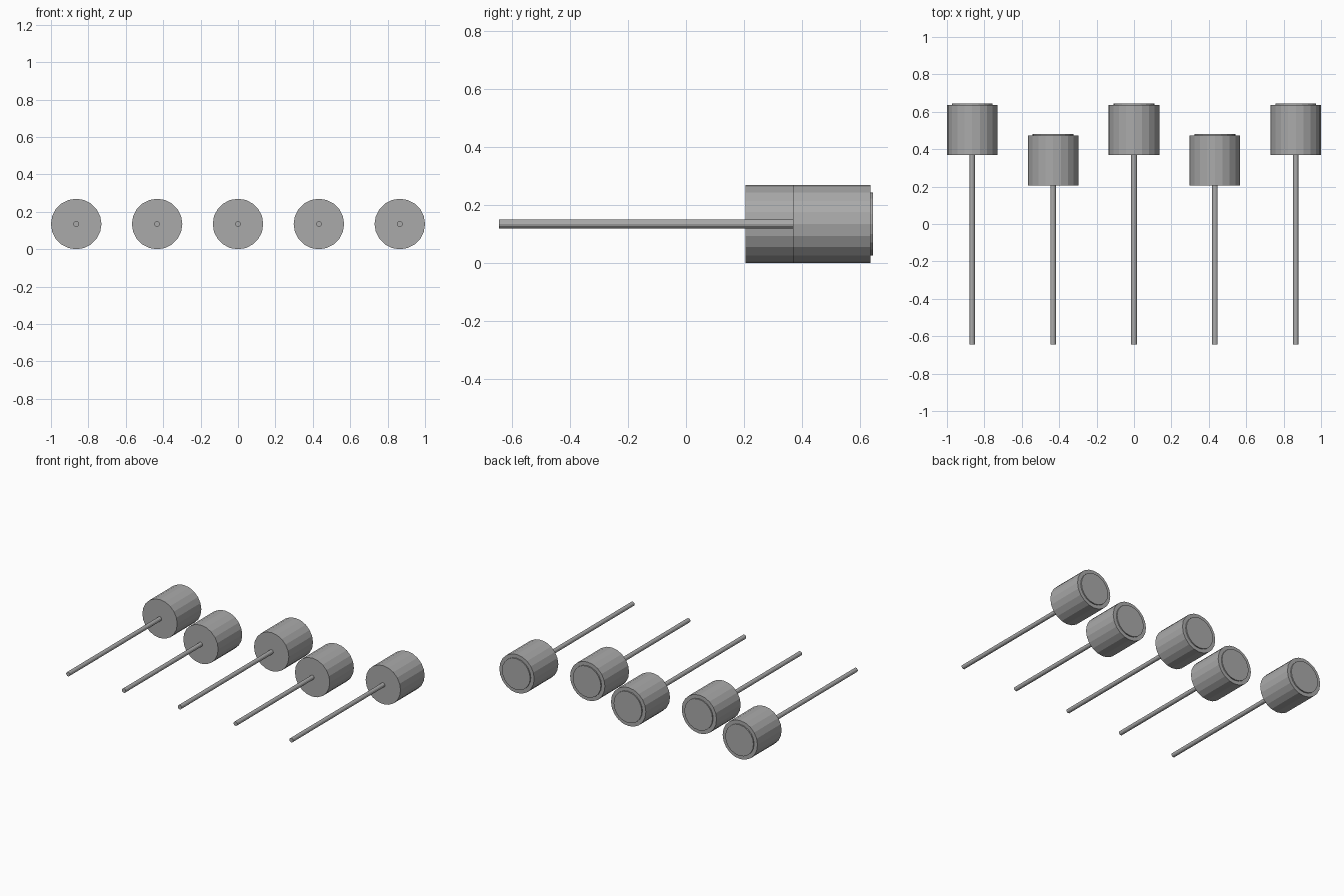
import bpy
import math

cube = bpy.data.objects.get("Cube")
if cube:
    bpy.data.objects.remove(cube, do_unlink=True)

grey = bpy.data.materials.new("mid_grey")
grey.use_nodes = True
COLOUR = (0.4, 0.4, 0.4, 1)
grey.diffuse_color = COLOUR
grey.node_tree.nodes["Principled BSDF"].inputs["Base Color"].default_value = COLOUR

RADIUS = 0.135
SPACING = 0.4325
FRONT = -0.645


def rod_along_y(name, x, radius, y0, y1, sides):
    """Flat-sided cylinder lying along y between y0 and y1."""
    bpy.ops.mesh.primitive_cylinder_add(
        vertices=sides, radius=radius, depth=y1 - y0,
        location=(x, (y0 + y1) / 2, RADIUS), rotation=(math.pi / 2, 0, 0))
    obj = bpy.context.object
    obj.name = name
    obj.data.materials.append(grey)


# Five plungers in a row, alternating long and short
for i in range(5):
    x = (i - 2) * SPACING
    body_front = 0.205 if i % 2 else 0.37
    body_back = body_front + 0.267
    rod_along_y(f"stem_{i + 1}", x, 0.015, FRONT, body_front + 0.01, 12)
    rod_along_y(f"head_{i + 1}", x, RADIUS, body_front, body_back, 20)
    rod_along_y(f"end_cap_{i + 1}", x, 0.109, body_back - 0.01, body_back + 0.008, 20)
